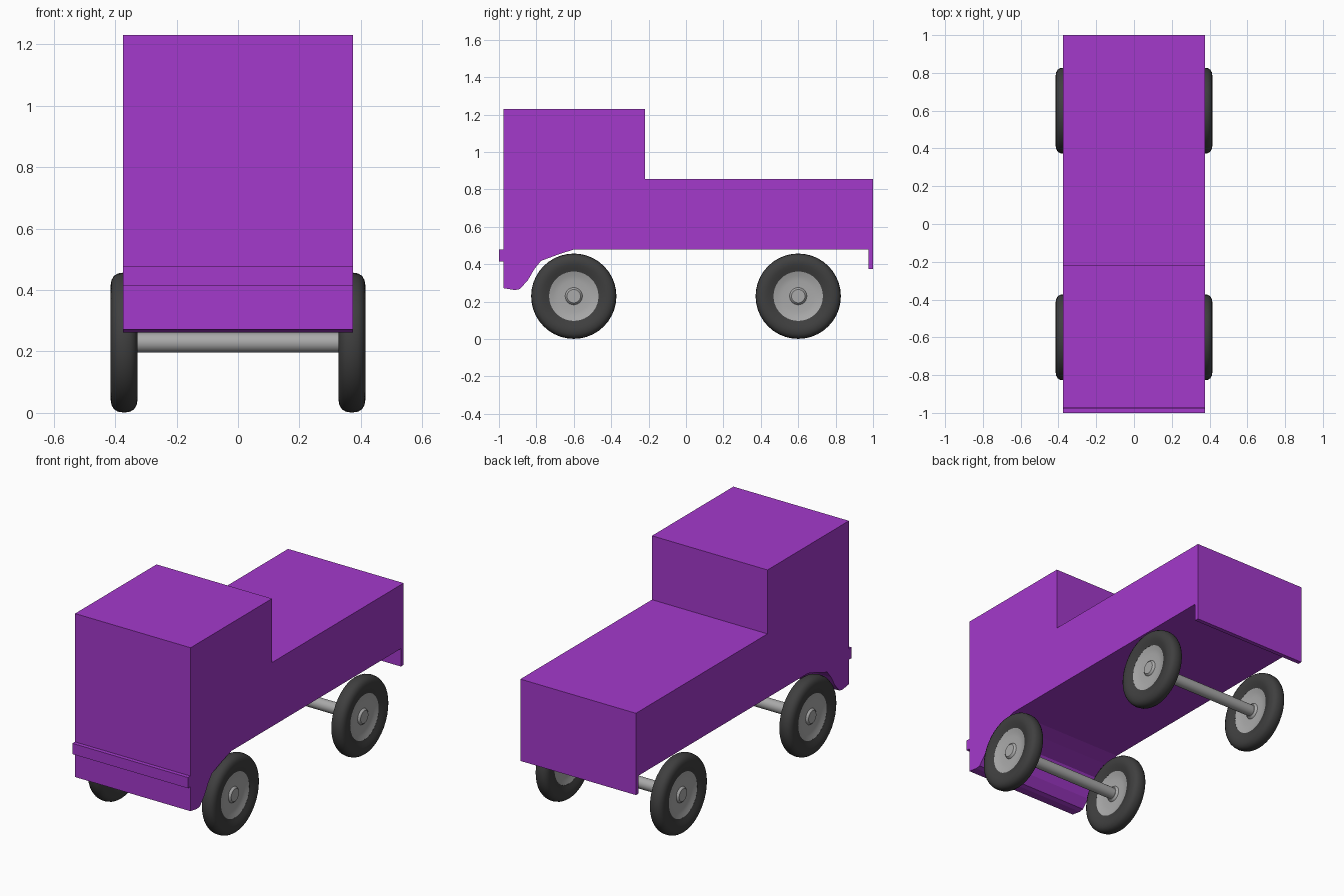
import bpy, bmesh, math

if "Cube" in bpy.data.objects:
    bpy.data.objects.remove(bpy.data.objects["Cube"])

HALF_W = 0.375      # half body width
WHEEL_Z = 0.229
AXLE_Y = 0.6


def material(name, rgb):
    m = bpy.data.materials.new(name)
    m.diffuse_color = (*rgb, 1)
    m.use_nodes = True
    m.node_tree.nodes["Principled BSDF"].inputs["Base Color"].default_value = m.diffuse_color
    return m


PURPLE = material("purple paint", (0.37, 0.041, 0.6))
RUBBER = material("dark rubber", (0.05, 0.05, 0.05))
METAL = material("grey metal", (0.4, 0.4, 0.4))


def finish(bm, name, mat, smooth=None):
    bmesh.ops.recalc_face_normals(bm, faces=bm.faces)
    me = bpy.data.meshes.new(name)
    bm.to_mesh(me)
    bm.free()
    me.materials.append(mat)
    ob = bpy.data.objects.new(name, me)
    bpy.context.collection.objects.link(ob)
    if smooth:
        bpy.ops.object.select_all(action='DESELECT')
        ob.select_set(True)
        bpy.context.view_layer.objects.active = ob
        bpy.ops.object.shade_smooth_by_angle(angle=math.radians(smooth))
    return ob


def extrude_profile(name, pts, mat):
    """Side outline (y, z) extruded across the body width."""
    bm = bmesh.new()
    face = bm.faces.new([bm.verts.new((-HALF_W, y, z)) for y, z in pts])
    out = bmesh.ops.extrude_face_region(bm, geom=[face])
    verts = [v for v in out["geom"] if isinstance(v, bmesh.types.BMVert)]
    bmesh.ops.translate(bm, verts=verts, vec=(2 * HALF_W, 0, 0))
    return finish(bm, name, mat)


def lathe(name, pts, mat, y, side=1, closed=False, seg=40):
    """Outline (x, radius) turned about the axle line."""
    bm = bmesh.new()
    vs = [bm.verts.new((side * x, y, WHEEL_Z + r)) for x, r in pts]
    edges = [bm.edges.new(p) for p in zip(vs, vs[1:])]
    if closed:
        edges.append(bm.edges.new((vs[-1], vs[0])))
    bmesh.ops.spin(bm, geom=vs + edges, cent=(0, y, WHEEL_Z), axis=(1, 0, 0),
                   angle=2 * math.pi, steps=seg)
    bmesh.ops.remove_doubles(bm, verts=bm.verts, dist=1e-5)
    return finish(bm, name, mat, 40)


# Cab and load bed in one outline, with the curved front valance
extrude_profile("truck_body", [
    (-0.975, 1.23), (-0.22, 1.23), (-0.22, 0.855), (1.0, 0.855),
    (1.0, 0.375), (0.975, 0.375), (0.975, 0.48), (-0.595, 0.48),
    (-0.675, 0.455), (-0.775, 0.418), (-0.81, 0.375), (-0.845, 0.315),
    (-0.888, 0.267), (-0.915, 0.262), (-0.977, 0.272)], PURPLE)

# Front bumper strip
extrude_profile("front_bumper", [(-1.0, 0.415), (-0.97, 0.415),
                                 (-0.97, 0.478), (-1.0, 0.478)], PURPLE)

# Tyre outline: rounded tread and sidewalls, symmetric about the wheel centre
CX = 0.371
half = [(0.030, 0.132), (0.036, 0.150), (0.042, 0.168), (0.044, 0.185),
        (0.041, 0.203), (0.033, 0.217), (0.020, 0.225)]
tyre = ([(CX + x, r) for x, r in half] + [(CX, 0.228)]
        + [(CX - x, r) for x, r in reversed(half)])

# Dished rim with a raised hub, same on both faces
rim_half = [(0.030, 0.0), (0.030, 0.036), (0.024, 0.043), (0.018, 0.046),
            (0.018, 0.085), (0.022, 0.110), (0.031, 0.136)]
rim = ([(CX + x, r) for x, r in rim_half]
       + [(CX - x, r) for x, r in reversed(rim_half)])

for y, end in ((-AXLE_Y, "front"), (AXLE_Y, "rear")):
    for s, side in ((1, "right"), (-1, "left")):
        lathe(f"{end}_{side}_tyre", tyre, RUBBER, y, s, closed=True)
        lathe(f"{end}_{side}_rim", rim, METAL, y, s)
    lathe(f"{end}_axle", [(-0.36, 0), (-0.36, 0.033), (0.36, 0.033),
                          (0.36, 0)], METAL, y, seg=24)
